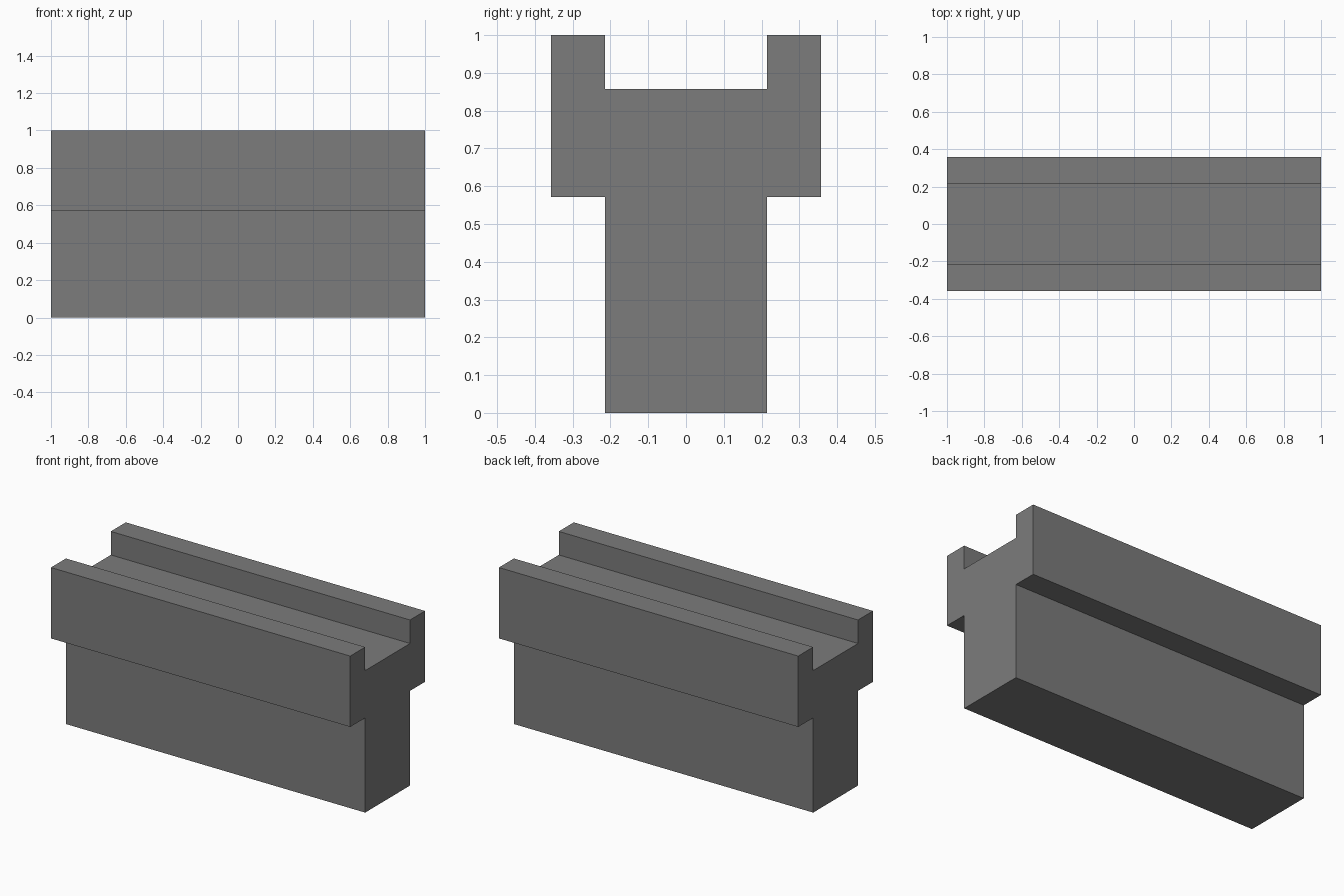
import bpy
import bmesh

cube = bpy.data.objects.get("Cube")
if cube:
    bpy.data.objects.remove(cube, do_unlink=True)

# Plain grey finish
grey = bpy.data.materials.new("dark_grey")
grey.use_nodes = True
color = (0.2, 0.2, 0.2, 1)
grey.diffuse_color = color
grey.node_tree.nodes["Principled BSDF"].inputs["Base Color"].default_value = color

# Half of the cross-section (y, z), mirrored to give the full outline
half_length = 1.0
half = [(0.214, 0), (0.214, 0.572), (0.357, 0.572),
        (0.357, 1), (0.214, 1), (0.214, 0.858)]
outline = half + [(-y, z) for y, z in reversed(half)]

# Channelled beam: the outline extruded along x
bm = bmesh.new()
end = bm.faces.new([bm.verts.new((-half_length, y, z)) for y, z in outline])
result = bmesh.ops.extrude_face_region(bm, geom=[end], use_keep_orig=True)
moved = [v for v in result["geom"] if isinstance(v, bmesh.types.BMVert)]
bmesh.ops.translate(bm, verts=moved, vec=(2 * half_length, 0, 0))
bmesh.ops.recalc_face_normals(bm, faces=bm.faces[:])

mesh = bpy.data.meshes.new("channelled_beam")
bm.to_mesh(mesh)
bm.free()
mesh.materials.append(grey)
beam = bpy.data.objects.new("channelled_beam", mesh)
bpy.context.collection.objects.link(beam)
